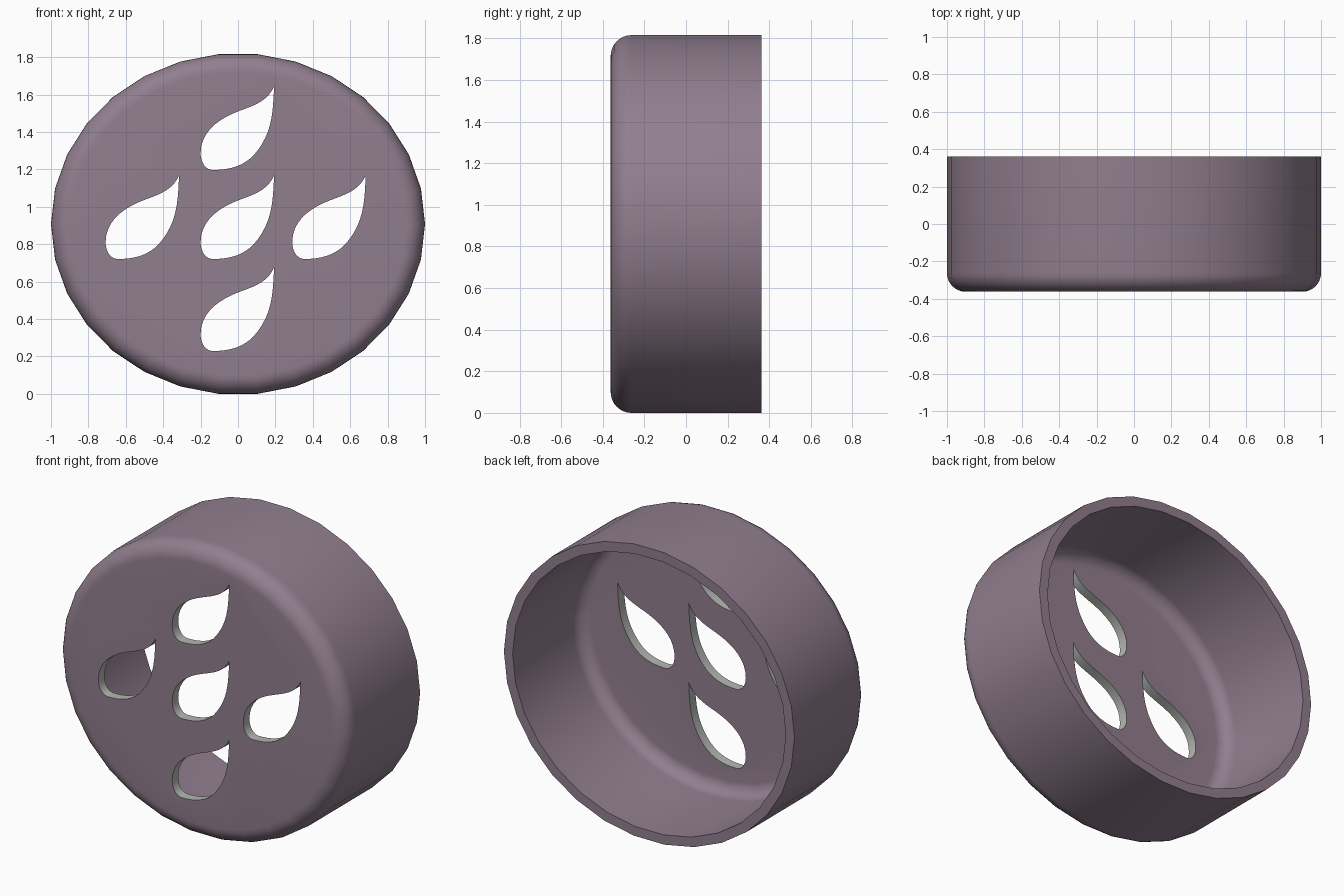
import bpy, bmesh, math
from mathutils import Vector
from mathutils.geometry import interpolate_bezier

if "Cube" in bpy.data.objects:
    bpy.data.objects.remove(bpy.data.objects["Cube"])

RX, RZ, CZ = 1.0, 0.913, 0.908
FRONT, BACK = -0.362, 0.362
WALL, FILLET, SIDES = 0.06, 0.10, 30


def material(name, color):
    m = bpy.data.materials.new(name)
    m.diffuse_color = (*color, 1)
    m.use_nodes = True
    m.node_tree.nodes["Principled BSDF"].inputs["Base Color"].default_value = m.diffuse_color
    return m


def finish(name, bm, mat):
    bmesh.ops.recalc_face_normals(bm, faces=bm.faces[:])
    mesh = bpy.data.meshes.new(name)
    bm.to_mesh(mesh)
    bm.free()
    mesh.materials.append(mat)
    ob = bpy.data.objects.new(name, mesh)
    bpy.context.collection.objects.link(ob)
    return ob


def fillet(inset, y, r, steps=8):
    # quarter round from the side wall to the flat front, as (inset, y)
    angles = [math.pi / 2 * i / steps for i in range(steps + 1)]
    return [(inset + r - r * math.cos(a), y + r - r * math.sin(a)) for a in angles]


# Cup: hollow oval shell, open at the back
profile = fillet(WALL, FRONT + WALL, FILLET - 0.02)[::-1]
profile += [(WALL, BACK), (0, BACK)]
profile += fillet(0, FRONT, FILLET)
bm = bmesh.new()
rings = []
for d, y in profile:
    ring = []
    for i in range(SIDES):
        a = 2 * math.pi * i / SIDES
        ring.append(bm.verts.new(((RX - d) * math.cos(a), y, CZ + (RZ - d) * math.sin(a))))
    rings.append(ring)
for a, b in zip(rings, rings[1:]):
    for i in range(SIDES):
        j = (i + 1) % SIDES
        bm.faces.new((a[i], a[j], b[j], b[i]))
bm.faces.new(rings[0])
bm.faces.new(rings[-1])
cup = finish("cup", bm, material("mauve", (0.285, 0.21, 0.275)))

# Teardrop outline: knots (x, z) with tangents in and out, from the sharp tip round
knots = [((0.193, 1.168), (0.05, 1), (-0.4, -0.92)),
         ((0.008, 1.037), (-0.94, -0.35), (-0.94, -0.35)),
         ((-0.20, 0.81), (0, -1), (0, -1)),
         ((-0.135, 0.721), (1, 0), (1, 0)),
         ((0.104, 0.824), (0.6, 0.8), (0.6, 0.8))]
outline = []
for (p, _, t0), (q, t1, _) in zip(knots, knots[1:] + knots[:1]):
    p, q = Vector((*p, 0)), Vector((*q, 0))
    h = 0.38 * (q - p).length
    outline += interpolate_bezier(p, p + h * Vector((*t0, 0)), q - h * Vector((*t1, 0)), q, 10)[:-1]

# Cutter: five teardrop prisms through the front plate
bm = bmesh.new()
for dx, dz in ((0, 0), (-0.508, 0), (0.49, 0), (0, 0.476), (0, -0.492)):
    near, far = [[bm.verts.new((p.x + dx, y, p.y + dz)) for p in outline]
                 for y in (FRONT - 0.1, FRONT + 0.2)]
    bm.faces.new(near)
    bm.faces.new(far)
    for i in range(len(near)):
        j = (i + 1) % len(near)
        bm.faces.new((near[i], near[j], far[j], far[i]))
cutter = finish("teardrop_cutter", bm, material("hole_grey", (0.46, 0.48, 0.45)))
cutter.hide_render = True

# Cut the holes
mod = cup.modifiers.new("holes", "BOOLEAN")
mod.operation = "DIFFERENCE"
mod.solver = "EXACT"
mod.material_mode = "TRANSFER"
mod.object = cutter
bpy.context.view_layer.objects.active = cup
cup.select_set(True)
bpy.ops.object.modifier_apply(modifier=mod.name)
bpy.data.objects.remove(cutter)
bpy.ops.object.shade_smooth_by_angle(angle=math.radians(30))
